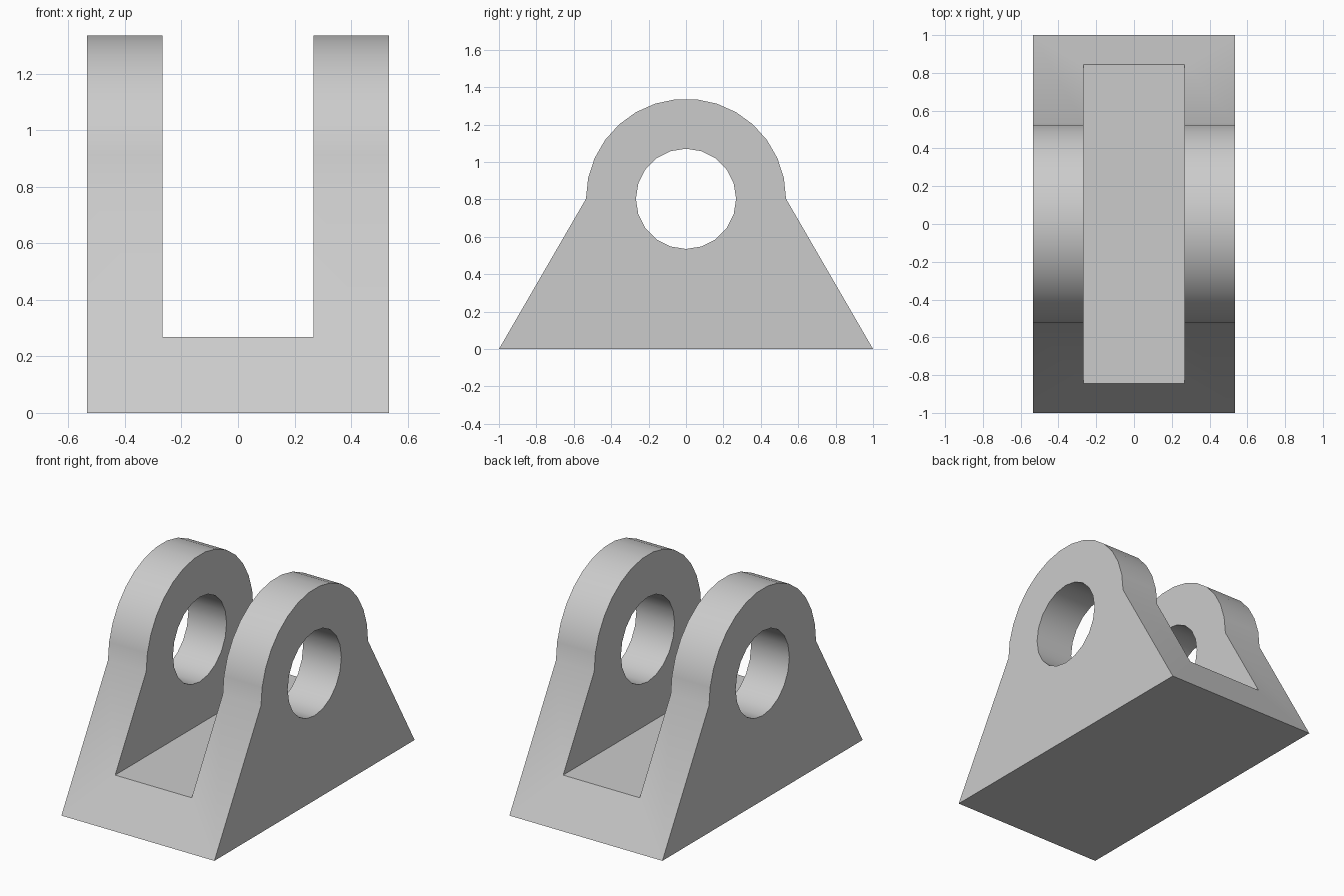
import bpy
import bmesh
from math import cos, sin, pi, radians

cube = bpy.data.objects.get("Cube")
if cube:
    bpy.data.objects.remove(cube, do_unlink=True)

WIDTH = 1.07      # across both cheeks
SLOT = 0.535      # gap between the cheeks
FLOOR = 0.268     # thickness of the base
PIN_Z = 0.803     # height of the pin axis
LUG_R = 0.535
HOLE_R = 0.268

grey = bpy.data.materials.new("plain grey")
grey.use_nodes = True
colour = (0.6, 0.6, 0.6, 1)
grey.diffuse_color = colour
grey.node_tree.nodes["Principled BSDF"].inputs["Base Color"].default_value = colour


def arc(radius, start, end, steps):
    """Points (y, z) on a circle about the pin axis."""
    angles = [start + (end - start) * i / steps for i in range(steps + 1)]
    return [(radius * cos(a), PIN_Z + radius * sin(a)) for a in angles]


def extrude_profile(name, points, width):
    """Solid made from a (y, z) outline, centred across x."""
    bm = bmesh.new()
    face = bm.faces.new([bm.verts.new((-width / 2, y, z)) for y, z in points])
    result = bmesh.ops.extrude_face_region(bm, geom=[face])
    moved = [v for v in result["geom"] if isinstance(v, bmesh.types.BMVert)]
    bmesh.ops.translate(bm, verts=moved, vec=(width, 0, 0))
    bmesh.ops.recalc_face_normals(bm, faces=bm.faces)
    mesh = bpy.data.meshes.new(name)
    bm.to_mesh(mesh)
    bm.free()
    mesh.materials.append(grey)
    obj = bpy.data.objects.new(name, mesh)
    bpy.context.collection.objects.link(obj)
    return obj


# Clevis body: sloping sides topped by a round lug
body = extrude_profile("clevis_bracket",
                       [(-1, 0), (1, 0)] + arc(LUG_R, 0, pi, 15), WIDTH)

# Cutters: slot between the cheeks, and the pin hole through them
slot = extrude_profile("slot_cutter",
                       [(-2, FLOOR), (2, FLOOR), (2, 2), (-2, 2)], SLOT)
hole = extrude_profile("pin_hole_cutter",
                       arc(HOLE_R, 0, 2 * pi, 20)[:-1], WIDTH * 2)

bpy.ops.object.select_all(action="DESELECT")
bpy.context.view_layer.objects.active = body
body.select_set(True)
for cutter in (slot, hole):
    cutter.hide_render = True
    mod = body.modifiers.new(cutter.name, "BOOLEAN")
    mod.operation = "DIFFERENCE"
    mod.solver = "EXACT"
    mod.object = cutter
    bpy.ops.object.modifier_apply(modifier=mod.name)
    bpy.data.objects.remove(cutter, do_unlink=True)

# Smooth the round surfaces, keep the cut edges crisp
bpy.ops.object.shade_smooth_by_angle(angle=radians(30))
